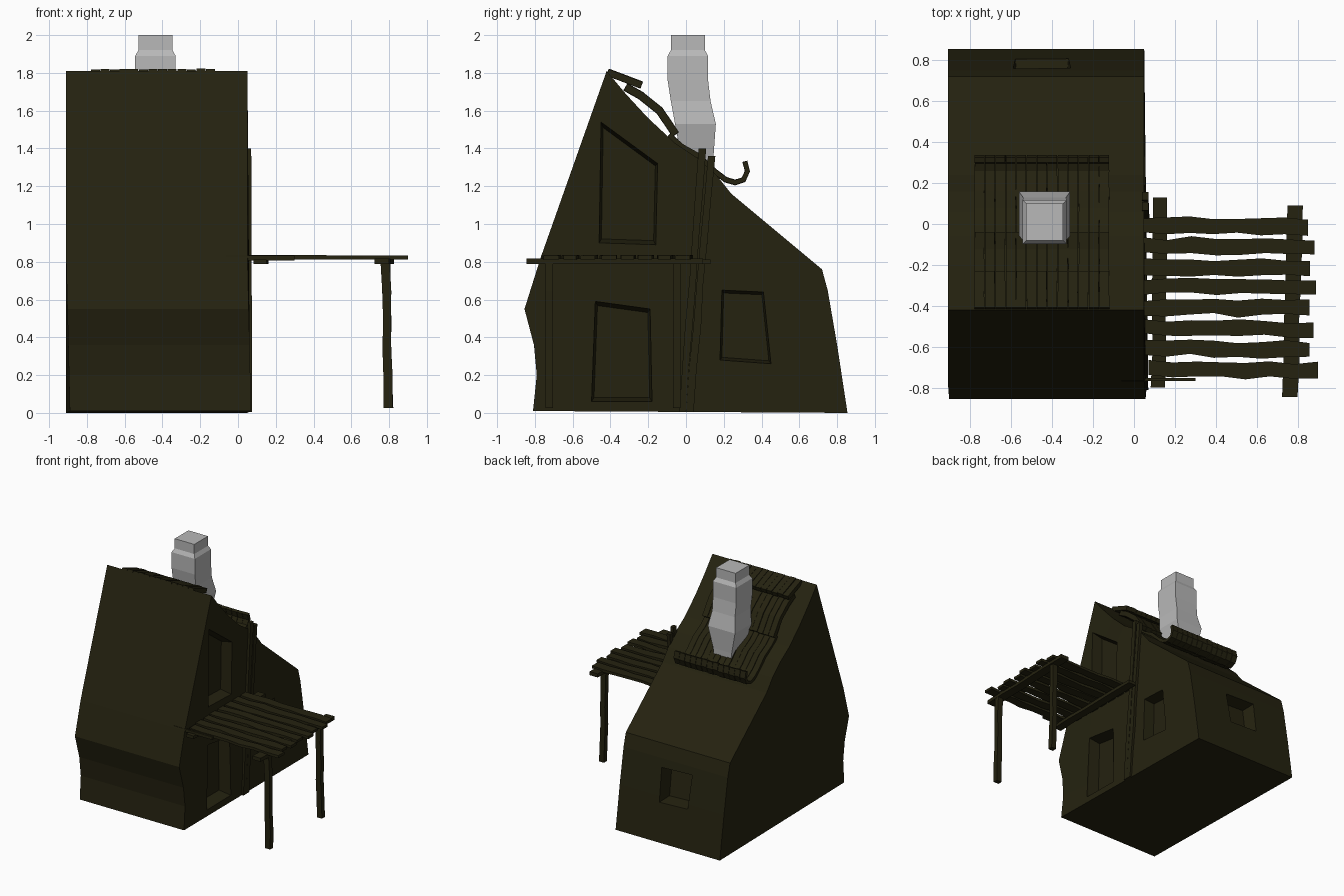
import bpy, bmesh, random
from mathutils import Vector

random.seed(4)
cube = bpy.data.objects.get("Cube")
if cube:
    bpy.data.objects.remove(cube, do_unlink=True)


def material(name, rgb):
    m = bpy.data.materials.new(name)
    m.use_nodes = True
    m.diffuse_color = (*rgb, 1)
    m.node_tree.nodes["Principled BSDF"].inputs["Base Color"].default_value = (*rgb, 1)
    return m


OLIVE = material("dark_olive", (0.018, 0.016, 0.005))
GREY = material("chimney_grey", (0.48, 0.48, 0.48))


def loft(name, rings, mat):
    """Closed solid through rings with equal corner counts."""
    bm = bmesh.new()
    loops = [[bm.verts.new(p) for p in ring] for ring in rings]
    n = len(loops[0])
    for a, b in zip(loops, loops[1:]):
        for i in range(n):
            j = (i + 1) % n
            bm.faces.new((a[i], a[j], b[j], b[i]))
    bm.faces.new(loops[0][::-1])
    bm.faces.new(loops[-1])
    bmesh.ops.recalc_face_normals(bm, faces=bm.faces)
    mesh = bpy.data.meshes.new(name)
    bm.to_mesh(mesh)
    bm.free()
    mesh.materials.append(mat)
    ob = bpy.data.objects.new(name, mesh)
    bpy.context.scene.collection.objects.link(ob)
    return ob


def bar(name, path, side, width, thick, wobble=0.0):
    """Rectangular bar swept along a path, with hand-cut unevenness."""
    pts = [Vector(p) for p in path]
    side = Vector(side)
    rings = []
    for i, p in enumerate(pts):
        tangent = (pts[min(i + 1, len(pts) - 1)] - pts[max(i - 1, 0)]).normalized()
        up = tangent.cross(side).normalized() * thick / 2
        shift = side * random.uniform(-wobble, wobble)
        s = side * (width / 2 + random.uniform(-wobble, wobble) / 2)
        rings.append([p + shift + s + up, p + shift - s + up,
                      p + shift - s - up, p + shift + s - up])
    return loft(name, rings, OLIVE)


def line(a, b, n):
    a, b = Vector(a), Vector(b)
    return [a.lerp(b, i / n) for i in range(n + 1)]


# House body: side profile extruded across, foot of the front skewed sideways
PROFILE = [(-0.81, 0.01), (-0.79, 0.2), (-0.805, 0.36), (-0.855, 0.55), (-0.77, 0.82),
           (-0.42, 1.81), (-0.32, 1.69), (-0.2, 1.56), (-0.06, 1.43), (0.06, 1.35),
           (0.16, 1.26), (0.24, 1.16), (0.72, 0.76), (0.75, 0.65), (0.80, 0.36), (0.855, 0)]


def skew(y, z):
    return 0.02 * max(0, 1 - z / 0.82) if y < 0 else 0


house = loft("house_body", [[(x + skew(y, z), y, z) for y, z in PROFILE]
                            for x in (-0.91, 0.05)], OLIVE)


# Openings: tapered recesses cut into the walls
def recess(name, corners, inward, depth):
    inward = Vector(inward)
    outer = [Vector(c) for c in corners]
    mid = sum(outer, Vector()) / len(outer)
    deep = [c.lerp(mid, 0.08) + inward * depth for c in outer]
    front = [c - inward * 0.08 for c in outer]
    cutter = loft(name, [front, outer, deep], OLIVE)
    mod = house.modifiers.new(name, "BOOLEAN")
    mod.operation, mod.solver, mod.object = "DIFFERENCE", "EXACT", cutter
    return cutter


SIDE_OPENINGS = {
    "upper_window": [(-0.45, 1.54), (-0.15, 1.32), (-0.16, 0.89), (-0.46, 0.90)],
    "doorway": [(-0.48, 0.59), (-0.19, 0.55), (-0.18, 0.06), (-0.5, 0.06)],
    "side_window": [(0.19, 0.65), (0.41, 0.64), (0.45, 0.26), (0.18, 0.28)],
}
cutters = [recess(n, [(0.05, y, z) for y, z in c], (-1, 0, 0), 0.09)
           for n, c in SIDE_OPENINGS.items()]
cutters.append(recess("rear_window", [(-0.59, 0.76, 0.59), (-0.31, 0.76, 0.58),
                                      (-0.32, 0.81, 0.31), (-0.58, 0.81, 0.32)],
                      (0, -1, 0), 0.12))
deps = bpy.context.evaluated_depsgraph_get()
cut_mesh = bpy.data.meshes.new_from_object(house.evaluated_get(deps))
house.modifiers.clear()
house.data = cut_mesh
for c in cutters:
    bpy.data.objects.remove(c, do_unlink=True)

# Roof boards: three overlapping rows of strips, the lowest curling up
ROWS = {
    "ridge_board": (0.036, [(-0.415, 1.803), (-0.34, 1.775), (-0.235, 1.735)]),
    "middle_board": (0.04, [(-0.32, 1.725), (-0.24, 1.68), (-0.14, 1.6), (-0.055, 1.475)]),
    "curled_board": (0.026, [(-0.09, 1.47), (-0.02, 1.41), (0.07, 1.36), (0.15, 1.28),
                             (0.21, 1.235), (0.26, 1.22), (0.305, 1.235), (0.325, 1.28),
                             (0.312, 1.33)]),
}
COUNT = 13
PITCH = 0.66 / COUNT
for row, (thick, path) in ROWS.items():
    for i in range(COUNT):
        x = -0.78 + PITCH * (i + 0.5)
        lift = random.uniform(-0.003, 0.003)
        bar(f"{row}_{i + 1}", [(x, y, z + lift) for y, z in path], (1, 0, 0),
            PITCH - 0.003, thick, 0.001)

# Chimney: crooked square stack (half width, centre y, height)
STACK = [(0.08, 0.06, 1.2), (0.085, 0.06, 1.35), (0.125, 0.05, 1.53), (0.105, 0.025, 1.65),
         (0.107, 0.01, 1.76), (0.107, 0.01, 1.89), (0.09, 0.01, 1.92), (0.09, 0.01, 2.0)]
CORNERS = [(-1, -1), (1, -1), (1, 1), (-1, 1)]
loft("chimney", [[(-0.437 + sx * h, y + sy * min(h, 0.108), z) for sx, sy in CORNERS]
                 for h, y, z in STACK], GREY)

# Porch roof: uneven planks laid over two cross beams
for i in range(8):
    y = -0.005 - i * 0.1
    start, end = (-0.0, 0.87 + random.uniform(-0.02, 0.02))
    if i == 7:
        start, end = 0.03, 0.9
    bar(f"porch_plank_{i + 1}", line((start + 0.04, y, 0.825), (end, y - 0.01, 0.822), 7),
        (0, 1, 0), 0.075, 0.022, 0.009)
bar("porch_front_rail", line((-0.06, -0.76, 0.82), (0.3, -0.76, 0.82), 3),
    (0, 1, 0), 0.015, 0.025)
bar("inner_beam", line((0.12, -0.8, 0.8), (0.13, 0.13, 0.8), 5), (1, 0, 0), 0.07, 0.026, 0.004)
bar("outer_beam", line((0.76, -0.845, 0.803), (0.79, 0.09, 0.803), 5),
    (1, 0, 0), 0.075, 0.03, 0.004)

# Porch posts
for name, y in (("front_post", -0.725), ("rear_post", -0.05)):
    bar(name, line((0.797, y, 0.025), (0.782, y, 0.8), 5), (1, 0, 0), 0.045, 0.04, 0.004)

# Leaning wall poles
for name, foot, top, height in (("wall_pole_front", -0.02, 0.088, 1.4),
                                ("wall_pole_rear", 0.018, 0.135, 1.36)):
    bar(name, line((0.06, foot, 0.005), (0.055, top, height), 6),
        (0, 1, 0), 0.038, 0.03, 0.003)
